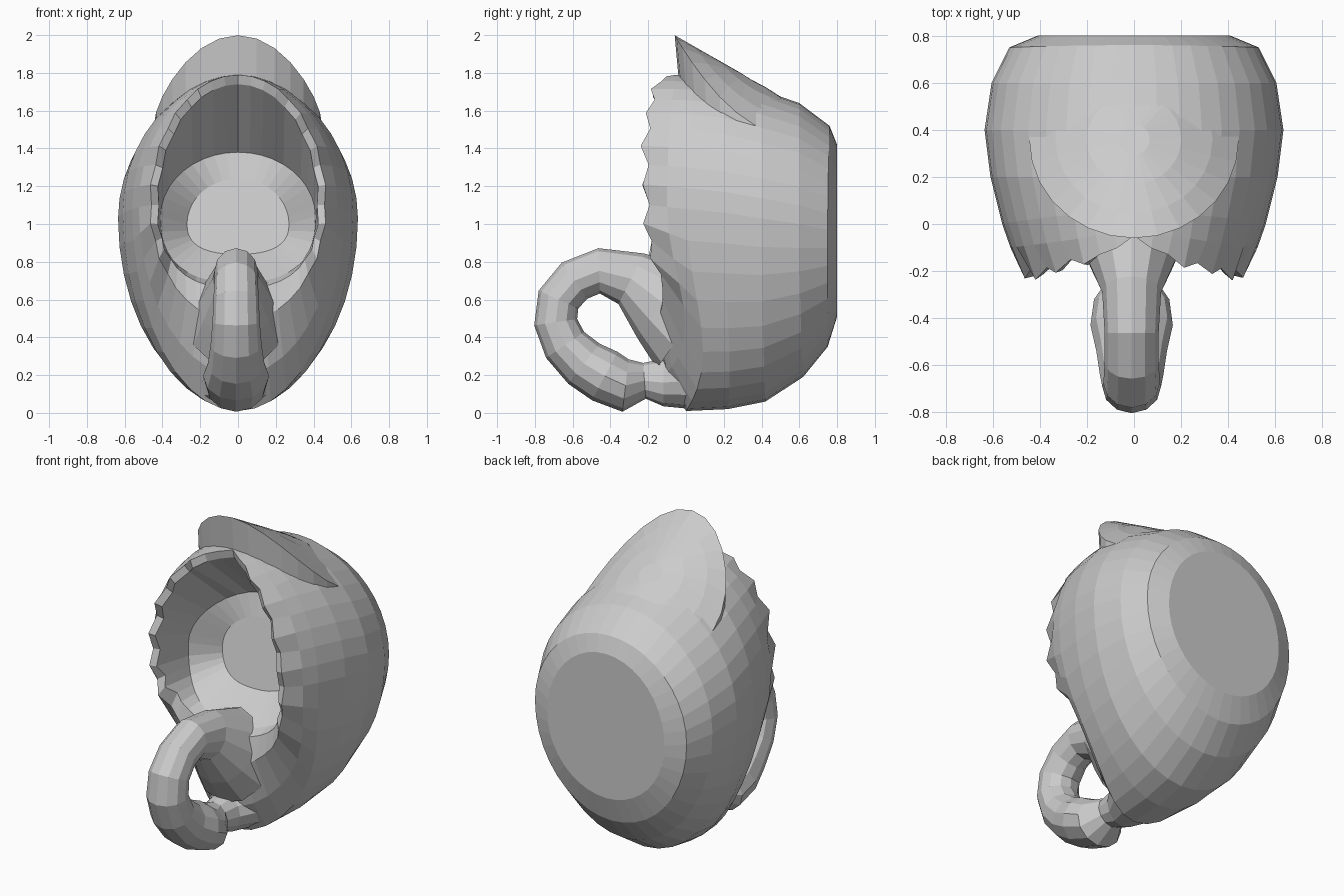
import bpy, bmesh, math, random
from mathutils import Vector

if "Cube" in bpy.data.objects:
    bpy.data.objects.remove(bpy.data.objects["Cube"])

random.seed(4)


def make_object(name, bm):
    bmesh.ops.recalc_face_normals(bm, faces=bm.faces)
    mesh = bpy.data.meshes.new(name)
    bm.to_mesh(mesh)
    bm.free()
    obj = bpy.data.objects.new(name, mesh)
    bpy.context.collection.objects.link(obj)
    return obj


def loft(name, rings):
    """Bridge closed rings of points and cap both ends."""
    bm = bmesh.new()
    rows = [[bm.verts.new(p) for p in ring] for ring in rings]
    n = len(rows[0])
    for a, b in zip(rows, rows[1:]):
        for i in range(n):
            bm.faces.new((a[i], a[(i + 1) % n], b[(i + 1) % n], b[i]))
    bm.faces.new(rows[0])
    bm.faces.new(rows[-1])
    return make_object(name, bm)


def spow(v, p):
    return math.copysign(abs(v) ** p, v)


# Shell body: half width, z top / middle / bottom, y top / side / bottom
SECTIONS = [
    (.41, 1.42, .95, .51, .80, .80, .80),
    (.53, 1.52, .97, .35, .76, .75, .75),
    (.605, 1.64, 1.0, .19, .60, .60, .62),
    (.635, 1.71, 1.03, .06, .40, .40, .42),
    (.61, 1.77, 1.06, .02, .20, .20, .22),
    (.56, 1.79, 1.08, .01, .05, .00, .00),
    (.525, 1.79, 1.09, .20, .00, -.10, -.11),
    (.465, 1.79, 1.10, .48, -.05, -.21, -.16),  # outer rim
    (.425, 1.74, 1.10, .66, -.04, -.19, -.12),  # inner rim
    (.41, 1.38, 1.04, .69, .30, .09, -.05),     # cavity back edge
    (.27, 1.24, 1.00, .84, .26, .23, .15),      # cavity floor
]
# how far each ring draws back at the lower corners, rounding the front
DRAWBACK = {4: .02, 5: .09, 6: .10, 7: .06, 8: .05}
SEG = 40


def body_ring(j, sec):
    w, zt, zm, zb, yt, ys, yb = sec
    pts = []
    for i in range(SEG):
        a = 2 * math.pi * i / SEG
        s, c = math.sin(a), math.cos(a)
        flat = .8 if j >= 8 and c < 0 else 1
        x = w * spow(s, flat)
        z = zm + spow(c, flat) * (zt - zm if c > 0 else zm - zb)
        k = abs(s) ** (.6 if j in (6, 7, 8) and c > 0 else 2)
        y = ys * k + (yt if c > 0 else yb) * (1 - k)
        if c < 0:
            y += DRAWBACK.get(j, 0) * (2 * s * c) ** 2
        # ragged scalloped rim on the sides
        if j in (7, 8) and abs(s) > .35 and c > -.6:
            y += (-.03 if i % 2 else .01) + random.uniform(-.012, .012)
            x *= 1.01 if i % 2 else .985
        pts.append((x, y, z))
    return pts


loft("shell_body", [body_ring(j, s) for j, s in enumerate(SECTIONS)])

# Raised round cap overlapping the top, with a skirt sunk into the body
cap = []
for r, skirt in ((1, 1), (1, 0), (.75, 0), (.45, 0), (.15, 0)):
    ring = []
    for i in range(28):
        a = 2 * math.pi * i / 28
        x, y = .445 * r * math.sin(a), .36 - .42 * r * math.cos(a)
        z = 1.965 - .57 * y - 1.18 * x * x
        if y > .5:
            z -= 4 * (y - .5) ** 2
        if skirt:
            z -= .10 + .12 * max(0, math.cos(a))
            y += .02 * max(0, math.cos(a))
        ring.append((x, y, z))
    cap.append(ring)
loft("top_cap", cap)

# Looped handle: y, z, sideways radius, in-plane radius
HANDLE = [
    (.02, .48, .26, .30), (-.12, .58, .20, .23), (-.29, .71, .125, .15),
    (-.46, .752, .115, .12), (-.59, .70, .115, .117), (-.675, .60, .12, .115),
    (-.69, .48, .125, .115), (-.64, .36, .135, .122), (-.54, .26, .15, .135),
    (-.43, .195, .175, .145), (-.32, .145, .16, .14), (-.22, .17, .09, .095),
    (-.12, .16, .11, .125), (.02, .17, .20, .15),
]
rings = []
for i, (y, z, rx, rn) in enumerate(HANDLE):
    p, q = HANDLE[max(i - 1, 0)], HANDLE[min(i + 1, len(HANDLE) - 1)]
    t = Vector((0, q[0] - p[0], q[1] - p[1])).normalized()
    n = Vector((0, t.z, -t.y))
    rings.append([Vector((rx * math.cos(a) - .01, y, z)) + n * rn * math.sin(a)
                  for a in (2 * math.pi * k / 12 for k in range(12))])
loft("handle", rings)
